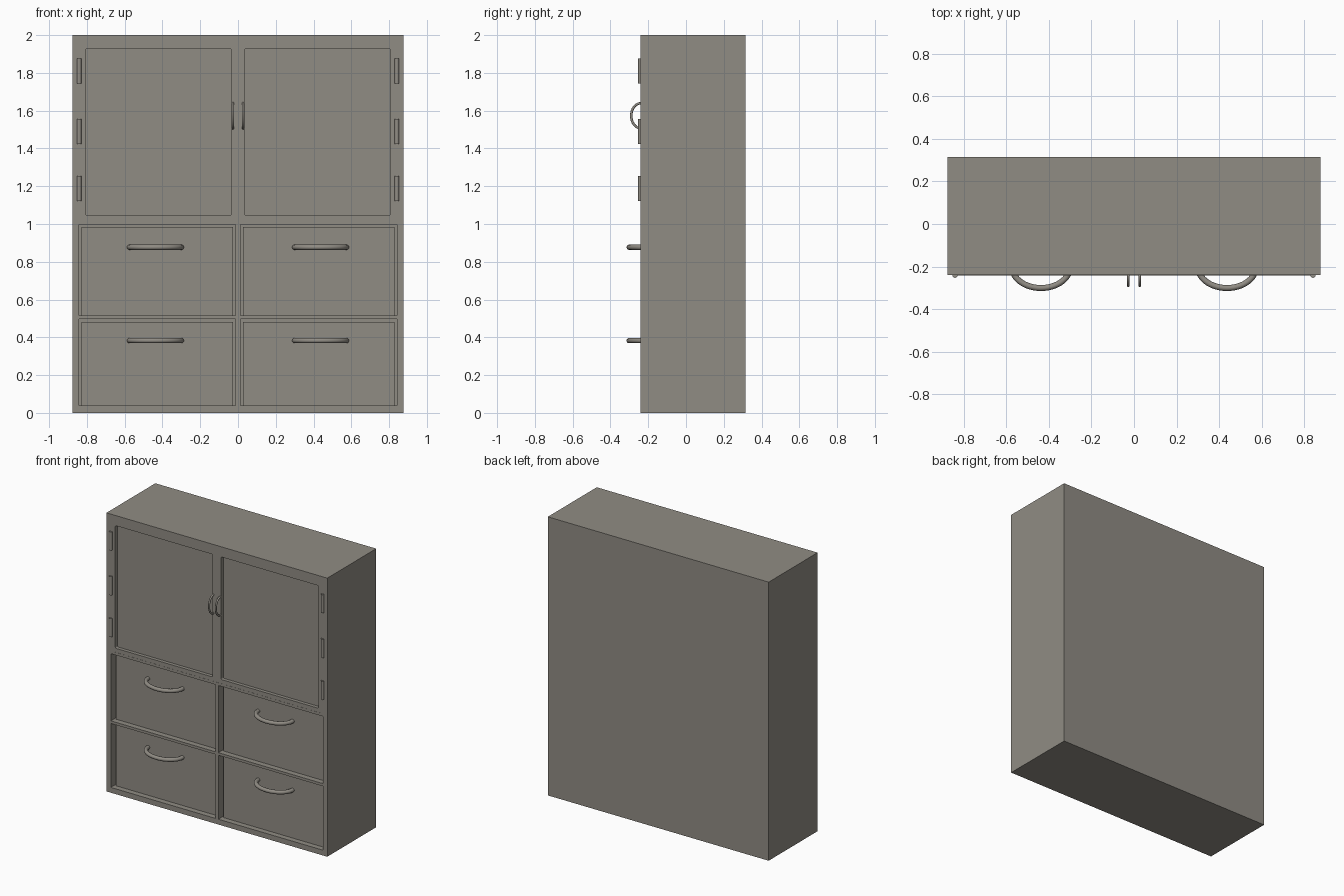
import bpy, bmesh, math
from mathutils import Vector

if "Cube" in bpy.data.objects:
    bpy.data.objects.remove(bpy.data.objects["Cube"])

FRONT, BACK = -0.24, 0.315

grey = bpy.data.materials.new("warm grey")
grey.diffuse_color = (0.28, 0.262, 0.23, 1)
grey.use_nodes = True
grey.node_tree.nodes["Principled BSDF"].inputs["Base Color"].default_value = grey.diffuse_color


def finish(bm, name):
    bmesh.ops.recalc_face_normals(bm, faces=bm.faces)
    me = bpy.data.meshes.new(name)
    bm.to_mesh(me)
    bm.free()
    me.materials.append(grey)
    ob = bpy.data.objects.new(name, me)
    bpy.context.collection.objects.link(ob)
    return ob


def box(name, x0, x1, y0, y1, z0, z1, round_corners=0):
    bm = bmesh.new()
    bmesh.ops.create_cube(bm, size=1)
    for v in bm.verts:
        v.co = Vector((x1 if v.co.x > 0 else x0,
                       y1 if v.co.y > 0 else y0,
                       z1 if v.co.z > 0 else z0))
    if round_corners:
        along_y = [e for e in bm.edges
                   if abs(e.verts[0].co.y - e.verts[1].co.y) > 1e-4]
        bmesh.ops.bevel(bm, geom=along_y, offset=round_corners, segments=3,
                        profile=0.5, affect='EDGES')
    return finish(bm, name)


def bow_handle(name, centre, axis, a, b, r, steps=28, sides=12):
    """Half-ellipse tube, bowing toward -y, ends sunk into the panel."""
    bm = bmesh.new()
    u, out = Vector(axis), Vector((0, -1, 0))
    w = u.cross(out)
    rings = []
    for i in range(steps + 1):
        t = -0.08 + (math.pi + 0.16) * i / steps
        p = Vector(centre) + u * a * math.cos(t) + out * b * math.sin(t)
        n = (u * b * math.cos(t) + out * a * math.sin(t)).normalized()
        rings.append([bm.verts.new(p + r * (n * math.cos(k) + w * math.sin(k)))
                      for k in (2 * math.pi * j / sides for j in range(sides))])
    for r0, r1 in zip(rings, rings[1:]):
        for j in range(sides):
            k = (j + 1) % sides
            bm.faces.new((r0[j], r0[k], r1[k], r1[j]))
    bm.faces.new(rings[0])
    bm.faces.new(rings[-1])
    return smooth(finish(bm, name))


def smooth(ob):
    bpy.ops.object.select_all(action='DESELECT')
    ob.select_set(True)
    bpy.context.view_layer.objects.active = ob
    bpy.ops.object.shade_smooth_by_angle(angle=math.radians(40))
    return ob


def cut(target, cutter):
    mod = target.modifiers.new("cut", 'BOOLEAN')
    mod.operation = 'DIFFERENCE'
    mod.solver = 'EXACT'
    mod.object = cutter
    bpy.context.view_layer.objects.active = target
    bpy.ops.object.modifier_apply(modifier=mod.name)
    bpy.data.objects.remove(cutter)


# cabinet body
body = box("cabinet_body", -0.877, 0.877, FRONT, BACK, 0, 2)

for side, s in (("left", -1), ("right", 1)):
    def span(lo, hi):
        return sorted((s * lo, s * hi))

    # recessed door panel with its handle
    cut(body, box("door_cutter", *span(0.034, 0.807), FRONT - 0.1, FRONT + 0.025,
                  1.047, 1.927, 0.008))
    bow_handle(side + "_door_handle", (s * 0.027, FRONT, 1.573), (0, 0, 1),
               0.066, 0.050, 0.0065)

    # three hinge barrels
    for z0, z1 in ((1.123, 1.255), (1.423, 1.557), (1.745, 1.877)):
        bm = bmesh.new()
        bmesh.ops.create_cone(bm, cap_ends=True, segments=16, radius1=0.012,
                              radius2=0.012, depth=z1 - z0)
        bmesh.ops.translate(bm, verts=bm.verts,
                            vec=(s * 0.841, FRONT - 0.001, (z0 + z1) / 2))
        smooth(finish(bm, side + "_hinge"))

    # drawers set back in their openings
    for row, z0, z1, hz in (("lower", 0.038, 0.497, 0.383),
                            ("upper", 0.516, 0.998, 0.877)):
        cut(body, box("drawer_cutter", *span(0.012, 0.842), FRONT - 0.1, -0.15, z0, z1))
        box(f"{side}_{row}_drawer", *span(0.026, 0.829), -0.20, -0.14,
            z0 - 0.001, z1 - 0.015)
        bow_handle(f"{side}_{row}_drawer_handle", (s * 0.437, -0.20, hz), (1, 0, 0),
                   0.137, 0.101, 0.014)

# thin strip between doors and drawers
box("divider_strip", -0.84, 0.84, FRONT - 0.001, FRONT + 0.004, 1.008, 1.018)
